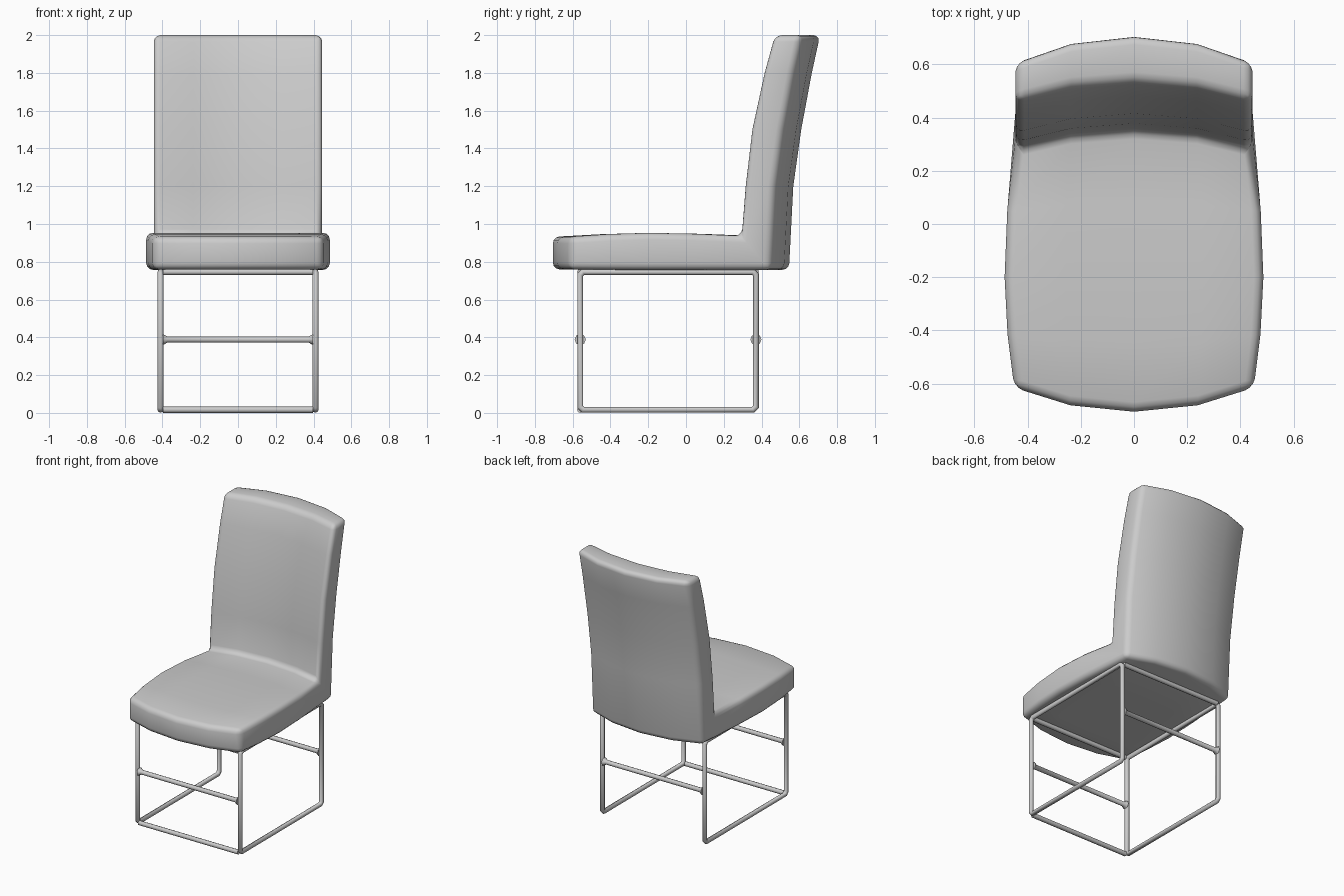
import bpy, bmesh
from mathutils import Vector

if "Cube" in bpy.data.objects:
    bpy.data.objects.remove(bpy.data.objects["Cube"])

# Bent-slab sections: (centre y, z, bow factor, half width); bow moves the edges in y
upper = [(-0.705, 0.932, 1, 0.45), (-0.45, 0.946, 0.4, 0.475), (-0.2, 0.953, 0, 0.486),
         (0.08, 0.948, -0.35, 0.476), (0.355, 0.937, -0.75, 0.446),
         (0.378, 1.2, -0.78, 0.446), (0.415, 1.5, -0.8, 0.446),
         (0.48, 1.8, -0.8, 0.446), (0.535, 2.0, -0.8, 0.446)]
lower = [(-0.705, 0.76, 1, 0.45), (-0.45, 0.758, 0.4, 0.475), (-0.2, 0.757, 0, 0.486),
         (0.08, 0.757, -0.35, 0.476), (0.545, 0.757, -1.1, 0.446),
         (0.568, 1.2, -1.1, 0.446), (0.61, 1.5, -1.1, 0.446),
         (0.666, 1.8, -1.1, 0.446), (0.71, 2.0, -1.1, 0.446)]
columns = [(-1, 0.09), (-0.53, 0.024), (0, 0), (0.53, 0.024), (1, 0.09)]


def build_cushion():
    bm = bmesh.new()

    def grid(rows):
        return [[bm.verts.new((s * w, y + k * d, z)) for s, d in columns]
                for y, z, k, w in rows]

    a, b = grid(upper), grid(lower)
    n, m = len(a), len(columns)
    for g in (a, b):
        for i in range(n - 1):
            for j in range(m - 1):
                bm.faces.new((g[i][j], g[i][j + 1], g[i + 1][j + 1], g[i + 1][j]))
    for i in range(n - 1):
        for j in (0, m - 1):
            bm.faces.new((a[i][j], a[i + 1][j], b[i + 1][j], b[i][j]))
    for j in range(m - 1):
        for i in (0, n - 1):
            bm.faces.new((a[i][j], a[i][j + 1], b[i][j + 1], b[i][j]))
    bmesh.ops.recalc_face_normals(bm, faces=bm.faces)
    for f in bm.faces:
        f.smooth = True
    me = bpy.data.meshes.new("seat_and_back")
    bm.to_mesh(me)
    bm.free()
    ob = bpy.data.objects.new("seat_and_back", me)
    bpy.context.collection.objects.link(ob)
    bev = ob.modifiers.new("rounded_edges", 'BEVEL')
    bev.width = 0.035
    bev.segments = 3
    bev.limit_method = 'ANGLE'
    bev.angle_limit = 0.7


def tube(name, points, radii=None, cyclic=False):
    cu = bpy.data.curves.new(name, 'CURVE')
    cu.dimensions = '3D'
    cu.bevel_depth = 0.0165
    cu.bevel_resolution = 2
    cu.use_fill_caps = True
    sp = cu.splines.new('POLY')
    sp.points.add(len(points) - 1)
    for i, p in enumerate(points):
        sp.points[i].co = (*p, 1)
        sp.points[i].radius = radii[i] if radii else 1
    sp.use_cyclic_u = cyclic
    ob = bpy.data.objects.new(name, cu)
    bpy.context.collection.objects.link(ob)
    bpy.ops.object.select_all(action='DESELECT')
    ob.select_set(True)
    bpy.context.view_layer.objects.active = ob
    bpy.ops.object.convert(target='MESH')
    bpy.ops.object.shade_smooth_by_angle(angle=0.9)


build_cushion()

# Metal frame: one rectangular loop per side with clipped corners
X, Y0, Y1, Z0, Z1, C = 0.41, -0.56, 0.37, 0.0165, 0.746, 0.015
for side, x in (("left", -X), ("right", X)):
    corners = [Vector((x, y, z)) for y, z in ((Y0, Z0), (Y1, Z0), (Y1, Z1), (Y0, Z1))]
    loop = []
    for i, c in enumerate(corners):
        for q in (corners[i - 1], corners[(i + 1) % 4]):
            loop.append(c + (q - c).normalized() * C)
    tube(side + "_frame", loop, cyclic=True)

# Cross bars, flared where they meet the legs
for name, y, z in (("front_floor_bar", Y0, Z0), ("front_stretcher", Y0, 0.388),
                   ("rear_stretcher", Y1, 0.388), ("front_top_bar", Y0, Z1),
                   ("rear_top_bar", Y1, Z1)):
    flare = 1.8 if "stretcher" in name else 1
    tube(name, [(s, y, z) for s in (-X + 0.012, -X + 0.035, X - 0.035, X - 0.012)],
         [flare, 1, 1, flare])
